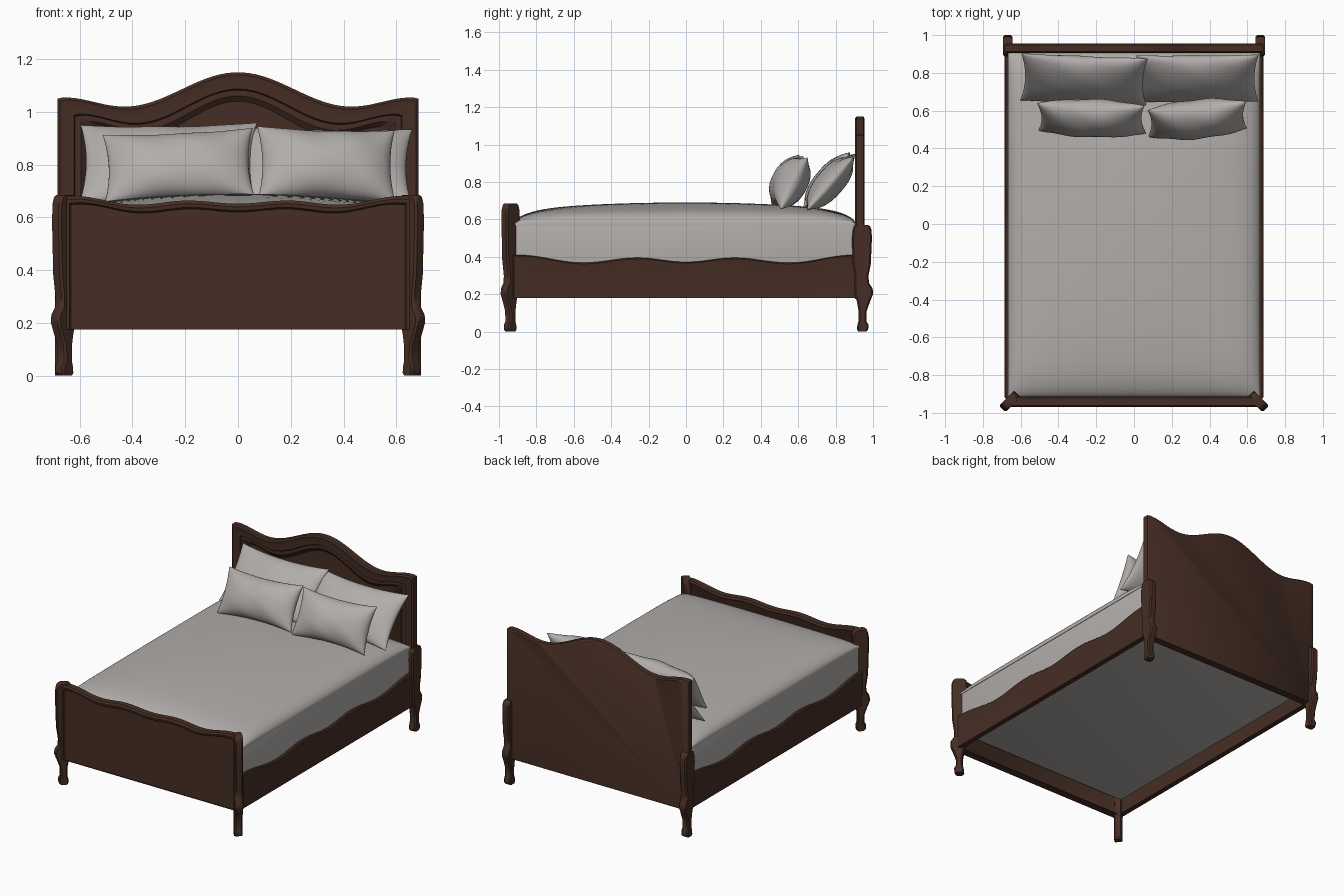
import bpy, bmesh, math
from mathutils import Matrix, Vector

cube = bpy.data.objects.get("Cube")
if cube:
    bpy.data.objects.remove(cube, do_unlink=True)


def material(name, rgb):
    m = bpy.data.materials.new(name)
    m.use_nodes = True
    m.diffuse_color = (*rgb, 1)
    bsdf = m.node_tree.nodes["Principled BSDF"]
    bsdf.inputs["Base Color"].default_value = (*rgb, 1)
    bsdf.inputs["Roughness"].default_value = 0.7
    return m


WOOD = material("dark_brown_wood", (0.061, 0.027, 0.018))
LINEN = material("pale_grey_linen", (0.44, 0.42, 0.405))


def finish(name, bm, mat, angle=35):
    bmesh.ops.remove_doubles(bm, verts=bm.verts, dist=0.0002)
    bmesh.ops.recalc_face_normals(bm, faces=bm.faces)
    mesh = bpy.data.meshes.new(name)
    bm.to_mesh(mesh)
    bm.free()
    mesh.materials.append(mat)
    ob = bpy.data.objects.new(name, mesh)
    bpy.context.collection.objects.link(ob)
    bpy.ops.object.select_all(action='DESELECT')
    ob.select_set(True)
    bpy.context.view_layer.objects.active = ob
    bpy.ops.object.shade_smooth_by_angle(angle=math.radians(angle))
    return ob


def loft(bm, rings):
    """Bridge closed rings of points and cap both ends."""
    rings = [[bm.verts.new(p) for p in r] for r in rings]
    n = len(rings[0])
    for a, b in zip(rings, rings[1:]):
        for i in range(n):
            bm.faces.new((a[i], a[(i + 1) % n], b[(i + 1) % n], b[i]))
    bm.faces.new(rings[0])
    bm.faces.new(rings[-1])


def wave(points, s):
    """Smooth symmetric curve through its crests and dips."""
    s = abs(s)
    for (s0, z0), (s1, z1) in zip(points, points[1:]):
        if s <= s1:
            k = 0.5 - 0.5 * math.cos(math.pi * (s - s0) / (s1 - s0))
            return z0 + (z1 - z0) * k
    return points[-1][1]


def board(name, half, bottom, points, loops, place, steps=64):
    """Wavy-topped board; each loop is an (inset, depth) outline."""
    rings = []
    for inset, depth in loops:
        ring = []
        for i in range(steps + 1):
            s = half * (2 * i / steps - 1)
            ring.append(place(s * (1 - inset / half), depth, wave(points, s) - inset))
        edge = half - inset
        ring += [place(edge, depth, bottom), place(-edge, depth, bottom)]
        rings.append(ring)
    bm = bmesh.new()
    loft(bm, rings)
    return finish(name, bm, WOOD)


def across(s, d, z):
    return (s, d, z)


# Headboard with rounded cap and recessed arched panel
board("headboard", 0.685, 0.175,
      [(0, 1.15), (0.43, 1.02), (0.66, 1.055), (0.685, 1.05)],
      [(0.01, 0.955), (0, 0.948), (0, 0.912), (0.01, 0.904), (0.03, 0.908),
       (0.063, 0.908), (0.068, 0.916), (0.09, 0.916), (0.11, 0.932)], across)

# Footboard with thick rolled top edge and panelled inner face
board("footboard", 0.665, 0.175,
      [(0, 0.652), (0.19, 0.664), (0.38, 0.648), (0.63, 0.682), (0.665, 0.68)],
      [(0.07, -0.93), (0.055, -0.922), (0.03, -0.922), (0.014, -0.914), (0, -0.92),
       (0, -0.96), (0.012, -0.968), (0.026, -0.966), (0.032, -0.958)], across)

# Side rails with a scalloped top
for side, sx in (("left", 1), ("right", -1)):
    board(side + "_side_rail", 0.925, 0.18,
          [(0, 0.372), (0.26, 0.395), (0.55, 0.368), (0.9, 0.41), (0.925, 0.41)],
          [(0, 0.65), (0, 0.678), (0.006, 0.685), (0.02, 0.682)],
          lambda s, d, z, sx=sx: (sx * d, s, z))

# Scrolled legs: height, inner reach, outer reach
LEG = [(0, -0.02, 0.022), (0.01, -0.028, 0.032), (0.035, -0.026, 0.034),
       (0.055, -0.02, 0.022), (0.11, -0.02, 0.024), (0.16, -0.028, 0.042),
       (0.2, -0.04, 0.058), (0.23, -0.042, 0.056), (0.26, -0.042, 0.036),
       (0.3, -0.04, 0.034), (0.36, -0.05, 0.046), (0.5, -0.055, 0.052),
       (0.55, -0.05, 0.05), (0.568, -0.042, 0.042), (0.575, -0.03, 0.03)]


def leg(name, x, y, heading, top, width=0.05):
    bm = bmesh.new()
    rings = []
    out = Vector((math.cos(heading), math.sin(heading), 0))
    side = Vector((-out.y, out.x, 0))
    stretch = (top - 0.3) / 0.275
    for z, a, b in LEG:
        if z > 0.3:
            z = 0.3 + (z - 0.3) * stretch
        h, c = width / 2, 0.008
        section = [(a, h - c), (a, c - h), (a + c, -h), (b - c, -h),
                   (b, c - h), (b, h - c), (b - c, h), (a + c, h)]
        rings.append([Vector((x, y, z)) + out * u + side * v for u, v in section])
    loft(bm, rings)
    finish(name, bm, WOOD, 40)


for side, sx in (("left", 1), ("right", -1)):
    leg(side + "_back_leg", sx * 0.668, 0.942, math.pi / 2, 0.57)
    leg(side + "_front_leg", sx * 0.656, -0.938, -math.pi / 2 + sx * math.pi / 4, 0.685)

# Mattress
bm = bmesh.new()
bmesh.ops.create_cube(bm, size=1)
bmesh.ops.scale(bm, verts=bm.verts, vec=(1.33, 1.815, 0.3))
bmesh.ops.translate(bm, verts=bm.verts, vec=(0, -0.006, 0.43))
bmesh.ops.bevel(bm, geom=bm.edges[:], offset=0.012, segments=3, affect='EDGES', profile=0.5)
finish("mattress", bm, LINEN)


def sheet(bm, n, func):
    """Grid surface over -1..1, denser at its edges."""
    t = [math.sin(math.pi / 2 * (2 * i / n - 1)) for i in range(n + 1)]
    g = [[bm.verts.new(func(u, v)) for v in t] for u in t]
    for i in range(n):
        for j in range(n):
            bm.faces.new((g[i][j], g[i + 1][j], g[i + 1][j + 1], g[i][j + 1]))


# Domed cover lying over the mattress
def cover_top(u, v):
    rim = ((1 - abs(u) ** 12) * (1 - abs(v) ** 9)) ** 0.6
    z = 0.582 + 0.06 * rim + 0.048 * (1 - u * u) * (1 - v * v) ** 0.8
    return (0.668 * u, 0.91 * v - 0.006, z)


bm = bmesh.new()
sheet(bm, 48, cover_top)
border = [e for e in bm.edges if e.is_boundary]
skirt = bmesh.ops.extrude_edge_only(bm, edges=border)["geom"]
for v in skirt:
    if isinstance(v, bmesh.types.BMVert):
        v.co.z = 0.568
bmesh.ops.holes_fill(bm, edges=[e for e in bm.edges if e.is_boundary], sides=0)
finish("bed_cover", bm, LINEN, 50)


# Pillows with pinched corners and soft creases
def pillow(name, centre, size, lean, yaw, roll):
    w, h, t = size
    bm = bmesh.new()
    for face in (1, -1):
        def point(u, v):
            puff = ((1 - u * u) * (1 - v * v)) ** 0.5
            crease = 1 + 0.09 * math.sin(7 * u + 2 * v + w * 40) * abs(v)
            return (w * u * (1 - 0.07 * (1 - v * v)),
                    h * v * (1 - 0.13 * (1 - u * u)),
                    face * t * puff * crease)
        sheet(bm, 28, point)
    turn = [Matrix.Rotation(math.radians(a), 4, k)
            for a, k in ((yaw, 'Z'), (lean, 'X'), (roll, 'Z'))]
    bm.transform(Matrix.Translation(centre) @ turn[0] @ turn[1] @ turn[2])
    finish(name, bm, LINEN, 60)


pillow("back_right_pillow", (-0.265, 0.765, 0.805), (0.335, 0.195, 0.075), 50, -3, 1)
pillow("back_left_pillow", (0.335, 0.77, 0.795), (0.325, 0.19, 0.075), 49, 1, -1)
pillow("front_right_pillow", (-0.225, 0.56, 0.795), (0.285, 0.15, 0.09), 61, -3, 3)
pillow("front_left_pillow", (0.335, 0.555, 0.8), (0.262, 0.155, 0.095), 63, 6, -2)
